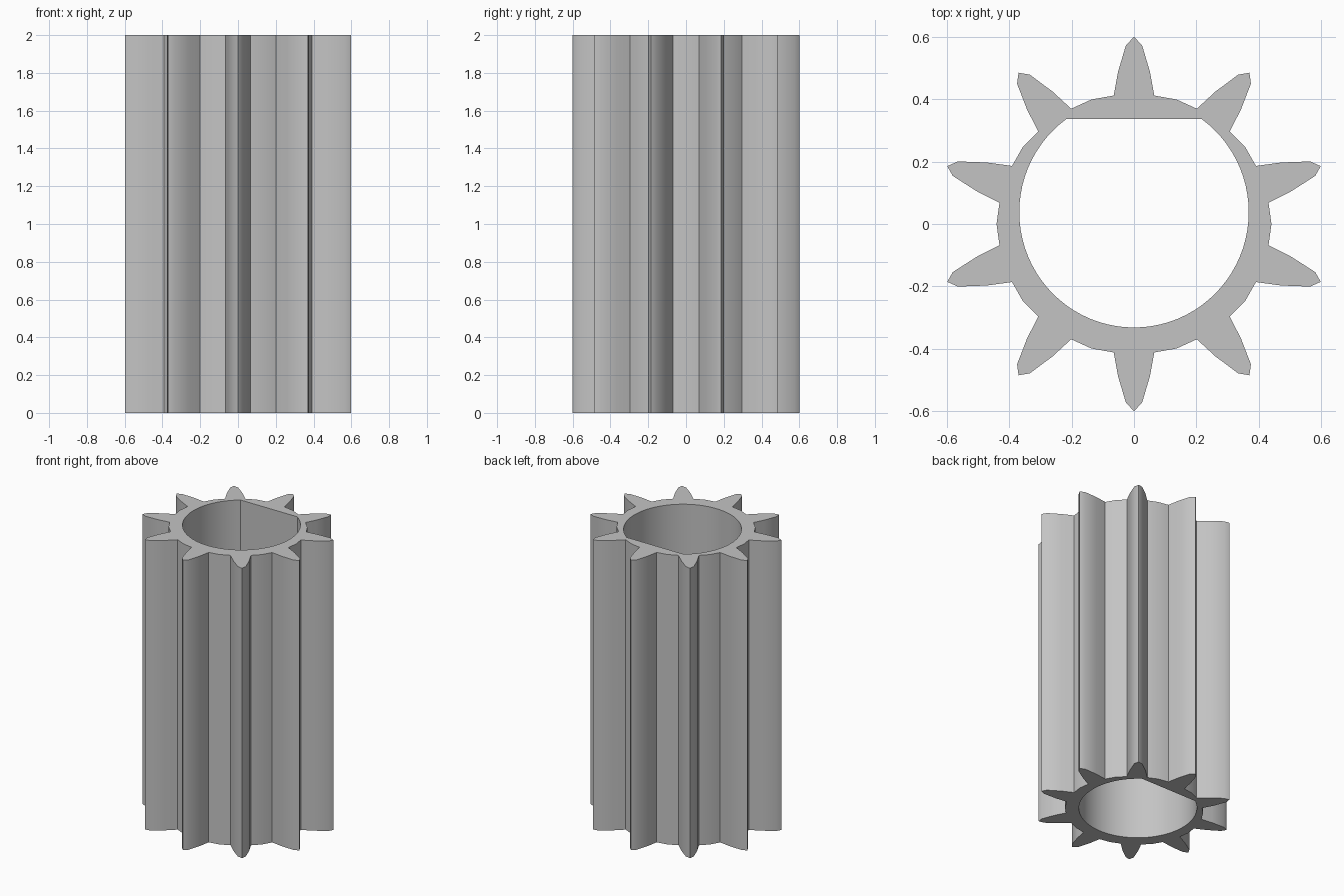
import bpy
import bmesh
from math import radians, sin, cos, asin, pi

if "Cube" in bpy.data.objects:
    bpy.data.objects.remove(bpy.data.objects["Cube"], do_unlink=True)

TEETH = 10
HEIGHT = 2.0
STRETCH = 1.05          # gear outline is slightly wider than deep
ROOT = 0.42             # radius of the valley between teeth

# Half tooth, pointing along +y: sideways offset, distance from centre
half_tooth = [(0.062, 0.412), (0.0486, 0.489), (0.0245, 0.574)]
tooth = [(-x, y) for x, y in half_tooth] + [(0, 0.6)] + half_tooth[::-1]

# Outer outline: each tooth followed by the middle of its valley
outer = []
for i in range(TEETH):
    a = -2 * pi * i / TEETH
    half = -pi / TEETH
    points = tooth + [(-ROOT * sin(half), ROOT * cos(half))]
    for x, y in points:
        outer.append(((x * cos(a) - y * sin(a)) * STRETCH, x * sin(a) + y * cos(a)))

# D-shaped bore: round with one flat at the back
CENTRE, RADIUS_X, RADIUS_Y, FLAT = 0.038, 0.368, 0.37, 0.337
STEPS = 64
start = asin((FLAT - CENTRE) / RADIUS_Y)
sweep = pi + 2 * start
bore = []
for i in range(STEPS + 1):
    a = start - sweep * i / STEPS
    bore.append((RADIUS_X * cos(a), CENTRE + RADIUS_Y * sin(a)))

# Fill between the outlines and raise to full height
bm = bmesh.new()
for loop in (outer, bore):
    verts = [bm.verts.new((x, y, 0)) for x, y in loop]
    for i, v in enumerate(verts):
        bm.edges.new((v, verts[(i + 1) % len(verts)]))
bmesh.ops.triangle_fill(bm, edges=bm.edges[:], use_beauty=True, normal=(0, 0, 1))
raised = bmesh.ops.extrude_face_region(bm, geom=bm.faces[:], use_keep_orig=True)
top = [g for g in raised["geom"] if isinstance(g, bmesh.types.BMVert)]
bmesh.ops.translate(bm, verts=top, vec=(0, 0, HEIGHT))
bmesh.ops.recalc_face_normals(bm, faces=bm.faces[:])

mesh = bpy.data.meshes.new("pinion_gear")
bm.to_mesh(mesh)
bm.free()
gear = bpy.data.objects.new("pinion_gear", mesh)
bpy.context.collection.objects.link(gear)

# Plain grey
grey = bpy.data.materials.new("light_grey")
grey.use_nodes = True
colour = (0.55, 0.55, 0.55, 1)
grey.diffuse_color = colour
grey.node_tree.nodes["Principled BSDF"].inputs["Base Color"].default_value = colour
mesh.materials.append(grey)

# Smooth flanks and bore, sharp tips and roots
bpy.ops.object.select_all(action="DESELECT")
gear.select_set(True)
bpy.context.view_layer.objects.active = gear
bpy.ops.object.shade_smooth_by_angle(angle=radians(30))
